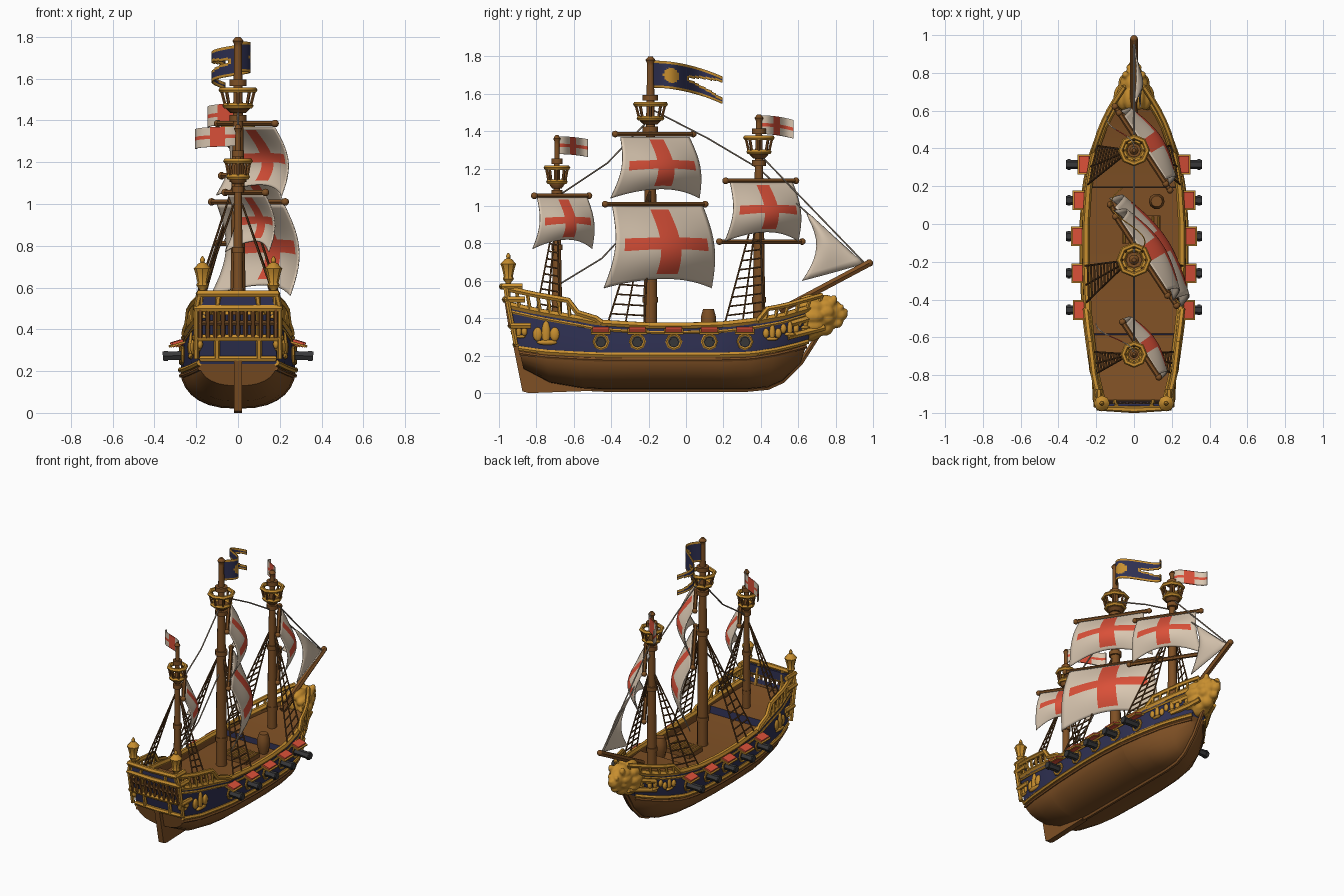
import bpy, bmesh, math
from mathutils import Vector, Matrix

cube = bpy.data.objects.get("Cube")
if cube:
    bpy.data.objects.remove(cube, do_unlink=True)


def material(name, colour):
    mat = bpy.data.materials.new(name)
    mat.use_nodes = True
    mat.diffuse_color = (*colour, 1)
    mat.node_tree.nodes["Principled BSDF"].inputs["Base Color"].default_value = (*colour, 1)
    return mat


wood = material("wood", (.21, .08, .018))
dark_wood = material("dark wood", (.14, .06, .018))
gold = material("gold", (.57, .27, .028))
navy = material("navy", (.028, .03, .085))
cream = material("sailcloth", (.69, .565, .435))
red = material("red", (.7, .08, .04))
iron = material("gunmetal", (.04, .04, .042))
rope = material("grey rope", (.38, .31, .24))


def finish(name, mesh, mats):
    for mat in mats:
        mesh.materials.append(mat)
    mesh.shade_smooth()
    mesh.set_sharp_from_angle(angle=.7)
    obj = bpy.data.objects.new(name, mesh)
    bpy.context.scene.collection.objects.link(obj)
    return obj


def from_bmesh(name, bm, *mats):
    mesh = bpy.data.meshes.new(name)
    bm.to_mesh(mesh)
    bm.free()
    return finish(name, mesh, mats)


def tubes(name, paths, radius, mat, closed=False):
    curve = bpy.data.curves.new(name, "CURVE")
    curve.dimensions = "3D"
    curve.bevel_depth, curve.bevel_resolution, curve.use_fill_caps = radius, 1, True
    for path in paths:
        spline = curve.splines.new("POLY")
        spline.points.add(len(path) - 1)
        spline.use_cyclic_u = closed
        for point, co in zip(spline.points, path):
            point.co = (*co, 1)
    temp = bpy.data.objects.new(name + " path", curve)
    mesh = bpy.data.meshes.new_from_object(temp)
    bpy.data.objects.remove(temp)
    mesh.materials.clear()
    return finish(name, mesh, [mat])


def lathe(name, profile, x, y, mat, sides=12):
    bm = bmesh.new()
    rings = [[bm.verts.new((x + r * math.cos(math.tau * i / sides), y + r * math.sin(math.tau * i / sides), z))
              for i in range(sides)] for r, z in profile]
    for low, high in zip(rings, rings[1:]):
        for i in range(sides):
            j = (i + 1) % sides
            bm.faces.new((low[i], low[j], high[j], high[i]))
    bm.faces.new(rings[0][::-1])
    bm.faces.new(rings[-1])
    return from_bmesh(name, bm, mat)


def blobs(name, items, mat):
    bm = bmesh.new()
    for loc, size in items:
        bmesh.ops.create_uvsphere(bm, u_segments=12, v_segments=8, radius=1,
                                  matrix=Matrix.Translation(loc) @ Matrix.Diagonal((*size, 1)))
    return from_bmesh(name, bm, mat)


def boxes(name, items, mat, tilt=0):
    bm = bmesh.new()
    for loc, size in items:
        turn = Matrix.Rotation(math.copysign(tilt, loc[0]), 4, "Y")
        bmesh.ops.create_cube(bm, size=1, matrix=Matrix.Translation(loc) @ turn @ Matrix.Diagonal((*size, 1)))
    return from_bmesh(name, bm, mat)


# Hull stations: y, half width, keel, wale, rail, deck
stations = [(-.885, .185, .13, .235, .47, .43), (-.75, .225, .055, .215, .435, .40), (-.57, .25, .025, .205, .40, .38),
            (-.569, .25, .025, .205, .40, .33), (-.45, .265, .02, .2, .375, .32), (-.2, .275, .02, .2, .36, .31),
            (0, .275, .02, .2, .36, .31), (.19, .262, .02, .2, .365, .31), (.191, .262, .02, .2, .365, .35),
            (.35, .232, .02, .205, .385, .36), (.47, .18, .03, .225, .41, .38), (.55, .125, .065, .245, .44, .40),
            (.625, .05, .16, .27, .47, .44)]
KEEL, WALE, RAIL = 2, 3, 4


def station(y):
    for a, b in zip(stations, stations[1:]):
        if y <= b[0]:
            t = max(0, (y - a[0]) / (b[0] - a[0]))
            return [p + (q - p) * t for p, q in zip(a, b)]
    return stations[-1]


def rake(y, z):
    slope = -.23 * (y / .9) ** 2 if y < 0 else .33 * (y / .62) ** 2
    return y + slope * (z - .2)


def on_side(y, z, side=1, out=0):
    s = station(y)
    u = (z - s[WALE]) / (s[RAIL] - s[WALE])
    return (side * (s[1] * (1 - .04 * u) + out), rake(y, z), z)


bm = bmesh.new()
rows = []
for y, w, keel, wale, rail, deck in stations:
    section = []
    for i in range(8):
        a = math.pi / 2 * i / 7
        section.append((w * math.sin(a) ** .8, keel + (wale - keel) * (1 - math.cos(a))))
    section += [(w * .98, (wale + rail) / 2), (w * .96, rail), (w * .96 - .025, rail), (w * .96 - .025, deck), (0, deck)]
    rows.append([bm.verts.new((x, rake(y, z), z)) for x, z in section])
for a, b in zip(rows, rows[1:]):
    for i in range(len(a) - 1):
        face = bm.faces.new((a[i], b[i], b[i + 1], a[i + 1]))
        step = i == 11 and abs(a[0].co.y - b[0].co.y) < .01
        face.material_index = 1 if i in (7, 8) or step else 0
for row in (rows[0], rows[-1]):
    middle = [bm.verts.new((0, v.co.y, v.co.z)) for v in row[:10]]
    for i in range(9):
        face = bm.faces.new((row[i], row[i + 1], middle[i + 1], middle[i]))
        face.material_index = int(i > 6)
bmesh.ops.remove_doubles(bm, verts=bm.verts, dist=.0001)
bmesh.ops.recalc_face_normals(bm, faces=bm.faces)
hull = from_bmesh("hull", bm, wood, navy)
hull.modifiers.new("Mirror", "MIRROR")

# Keel, stern fin with rudder, gold strakes and rails
tubes("keel", [[(0, rake(s[0], s[KEEL]), s[KEEL]) for s in stations] + [(0, .72, .33)]], .015, wood)
bm = bmesh.new()
outline = [(-.5, .012), (-.84, 0), (-.875, .01), (-.925, .26), (-.7, .26)]
plate = bm.faces.new([bm.verts.new((-.02, y, z)) for y, z in outline])
extruded = bmesh.ops.extrude_face_region(bm, geom=[plate])["geom"]
bmesh.ops.translate(bm, vec=(.04, 0, 0), verts=[v for v in extruded if isinstance(v, bmesh.types.BMVert)])
bmesh.ops.recalc_face_normals(bm, faces=bm.faces)
from_bmesh("rudder", bm, wood)

both = (-1, 1)
span = [-.885 + 1.51 * i / 30 for i in range(31)]
aft = [-.885 + .285 * i / 6 for i in range(7)]
fore = [.4 + .22 * i / 5 for i in range(6)]


def strake(ys, column, lift, side, out=0):
    return [on_side(y, station(y)[column] + lift, side, out) for y in ys]


tubes("wale", [strake(span, WALE, .005, s) for s in both], .014, gold)
tubes("lower_wale", [strake(span, WALE, -.022, s, -.004) for s in both], .011, wood)
tubes("upper_strake", [strake(span, RAIL, -.035, s) for s in both], .009, gold)
tubes("gunwale", [strake(span, RAIL, 0, s, -.01) for s in both], .02, gold)
tubes("aft_rail", [strake(aft, RAIL, .09, s) + [on_side(-.56, .43, s), on_side(-.47, .4, s), on_side(-.44, .375, s)]
                   for s in both], .017, gold)
tubes("fore_rail", [[on_side(.36, .385, s)] + strake(fore, RAIL, .055, s) for s in both], .015, gold)
posts = [[on_side(y, station(y)[RAIL] + h, s) for h in (0, top)]
         for s in both for ys, top in ((aft, .09), (fore, .055)) for y in ys]
tubes("rail_posts", posts, .01, gold)

# Stern gallery
for name, z, half, r in (("counter", .26, .175, .015), ("sill", .36, .205, .018), ("lintel", .5, .2, .018), ("taffrail", .57, .185, .018)):
    back = rake(-.885, z) - .008
    tubes("stern_" + name, [[(-half, back + .1, z), (-half, back, z), (0, back - .008, z), (half, back, z), (half, back + .1, z)]], r, gold)
tubes("stern_balusters", [[(x * .036, -.94, .36), (x * .036, -.963, .5)] for x in range(-5, 6)], .011, wood)
tubes("stern_window_bars", [[(-.19, -.945, .43), (.19, -.945, .43)]], .014, dark_wood)
tubes("stern_columns", [[(x, -.91, .26), (x, -.955, .5), (x * .92, -.965, .57)] for x in (-.2, -.1, .1, .2)], .014, gold)
boxes("stern_panel", [((0, -.957, .53), (.36, .015, .06))], navy)
lantern = [(.012, .5), (.014, .59), (.03, .61), (.024, .625), (.036, .675), (.042, .69), (.02, .715), (.01, .72), (.012, .735), (.003, .75)]
for s in both:
    lathe("stern_lantern", lantern, s * .17, -.95, gold, 8)

# Gilded carvings on the sides
carvings = []
for s in both:
    for y, z, k in ((-.73, .3, 1.45), (-.865, .32, .9), (.44, .31, 1), (.52, .335, 1), (.585, .37, .9)):
        for dy, dz, sy, sz in ((0, .015, .016, .045), (-.03, .01, .018, .026), (.03, .01, .018, .026), (0, -.02, .04, .01)):
            carvings.append((on_side(y + dy * k, z + dz * k, s), (.014, sy * k, sz * k)))
blobs("side_carvings", carvings, gold)

# Guns with ports and framed lids
gun_ys = [.315, .125, -.065, -.26, -.455]
guns = [(s, y, abs(on_side(y, .275)[0])) for s in both for y in gun_ys]
tubes("cannon_barrels", [[(s * .2, y, .277), (s * .36, y, .272)] for s, y, x in guns], .024, iron)
tubes("cannon_muzzles", [[(s * .335, y, .272), (s * .353, y, .272)] for s, y, x in guns], .028, iron)
tubes("port_holes", [[(s * (x - .01), y, .275), (s * (x + .006), y, .275)] for s, y, x in guns], .037, iron)
tubes("gun_ports", [[(s * (x + .004), y + .039 * math.cos(i * math.pi / 4), .275 + .039 * math.sin(i * math.pi / 4))
                     for i in range(8)] for s, y, x in guns], .008, gold, True)
boxes("lid_frames", [((s * (x + .026), y, .329), (.075, .104, .01)) for s, y, x in guns], gold, .3)
boxes("port_lids", [((s * (x + .027), y, .333), (.055, .088, .024)) for s, y, x in guns], red, .3)

# Lion figurehead, fused into one carving, and bowsprit
lion = [((0, .69, .42), (.09, .085, .1)), ((0, .775, .44), (.054, .065, .064)), ((0, .825, .42), (.038, .04, .036)),
        ((0, .805, .375), (.03, .036, .028)), ((0, .85, .437), (.02, .018, .016)), ((0, .66, .33), (.06, .07, .055)),
        ((0, .74, .35), (.05, .05, .045))]
for i in range(10):
    a = math.tau * i / 10
    c, d = math.cos(a), math.sin(a)
    lion += [((.05 * c, .745, .435 + .06 * d), (.034, .05, .034)), ((.072 * c, .67, .41 + .085 * d), (.038, .07, .038))]
for s in both:
    lion += [((s * .045, .79, .5), (.02, .02, .026)), ((s * .026, .83, .46), (.016, .016, .016)),
             ((s * .07, .62, .34), (.028, .07, .034))]
head = blobs("lion_figurehead", lion, gold)
fuse = head.modifiers.new("Fuse", "REMESH")
fuse.mode, fuse.voxel_size, fuse.use_smooth_shade = "VOXEL", .008, True
head.modifiers.new("Soften", "SMOOTH").iterations = 3
tubes("beakhead_rails", [[on_side(.52, z, s), (s * .085, .66, z + .03), (s * .06, .74, z + .05)]
                         for s in both for z in (.3, .37)], .018, gold)
tubes("bowsprit", [[(0, .5, .44), (0, .98, .695)]], .021, wood)
blobs("bowsprit_cap", [((0, .98, .695), (.02, .02, .02))], wood)

# Masts with crow's nests
masts = {"main": (-.19, .036, 1.8, 1.45), "fore": (.39, .032, 1.49, 1.27), "mizzen": (-.69, .026, 1.38, 1.11)}
for name, (y, r, top, nest) in masts.items():
    lathe(name + "_mast", [(r, .3), (r, .55), (r * .85, nest - .35), (r * .65, nest), (r * .5, top - .05),
                           (r * .5, top - .035), (r * .75, top - .02), (r * .3, top)], 0, y, wood)
    for z in (.5, nest - .33, nest - .04, nest + .13):
        lathe(name + "_mast_band", [(r * 1.15, z - .015), (r * 1.15, z + .015)], 0, y, wood)
    size = r * 2.1
    ring = [(math.cos(i * math.pi / 4), math.sin(i * math.pi / 4)) for i in range(8)]
    lathe(name + "_nest_floor", [(r, nest - .015), (size * .75, nest + .005), (size * .75, nest + .02)], 0, y, wood, 8)
    tubes(name + "_nest_rings", [[(c * k * size, y + d * k * size, nest + h) for c, d in ring]
                                 for k, h in ((.8, .02), (1.05, .095))], .014, gold, True)
    tubes(name + "_nest_posts", [[(c * k * size, y + d * k * size, nest + h) for k, h in ((.8, .02), (1.05, .095))]
                                 for c, d in ring], .008, wood)

# Square sails and yards, braced round
along, ahead = Vector((.55, -.835, 0)), Vector((.835, .55, 0))


def sail(name, x, y, top, bottom, half_top, half_bottom, belly, n=25):
    bm = bmesh.new()
    grid = []
    for j in range(n + 1):
        v = j / n
        for i in range(n + 1):
            u = 2 * i / n - 1
            depth = belly * (.55 * math.sin(math.pi * v) + .6 * math.sin(math.pi * v * .6) * math.cos(u * math.pi / 2))
            co = Vector((x, y, top + (bottom - top) * v + .05 * (1 - u * u) * v * v))
            grid.append(bm.verts.new(co + along * u * (half_top + (half_bottom - half_top) * v) + ahead * depth))
    for j in range(n):
        for i in range(n):
            k = j * (n + 1) + i
            face = bm.faces.new((grid[k], grid[k + 1], grid[k + n + 2], grid[k + n + 1]))
            upright = abs(i - 12) < 3 and 0 < j < 23
            face.material_index = int(upright or (abs(j - 11.5) < 2 and 1 < i < 23))
    from_bmesh(name, bm, cream, red).modifiers.new("Solidify", "SOLIDIFY").thickness = .006


def yard(name, x, y, z, half):
    c = Vector((x, y, z))
    tubes(name, [[c - along * half, c + along * half]], .014, wood)
    blobs(name + "_ends", [(c + along * half * s, (.018, .018, .018)) for s in both], wood)


sail("main_course", .062, -.15, 1.0, .56, .29, .345, .125)
sail("main_topsail", .055, -.165, 1.37, 1.04, .22, .285, .105)
sail("fore_topsail", .06, .405, 1.125, .81, .2, .235, .095)
sail("mizzen_sail", .045, -.66, 1.045, .77, .16, .19, .08)
yard("main_yard", .05, -.165, 1.01, .32)
yard("main_top_yard", .04, -.17, 1.385, .25)
yard("fore_top_yard", .045, .4, 1.135, .225)
yard("fore_yard", .045, .4, .81, .265)
yard("mizzen_yard", .035, -.665, 1.055, .175)

# Triangular headsail
bm = bmesh.new()
peak, clew, tack = Vector((0, .64, .97)), Vector((.03, .62, .6)), Vector((0, .95, .69))
web = []
for j in range(11):
    for i in range(11):
        v, u = j / 10, i / 10
        bend = math.sin(math.pi * v) * math.sin(math.pi * (u * .8 + .1))
        web.append(bm.verts.new(peak.lerp(clew.lerp(tack, u), v) + Vector((.035 * bend, .07 * math.sin(math.pi * v) * (1 - u), 0))))
for j in range(10):
    for i in range(10):
        k = j * 11 + i
        bm.faces.new((web[k], web[k + 1], web[k + 12], web[k + 11]))
bmesh.ops.remove_doubles(bm, verts=bm.verts, dist=.0001)
from_bmesh("headsail", bm, cream).modifiers.new("Solidify", "SOLIDIFY").thickness = .006


# Flags: u runs from mast to fly, v from -1 to 1 across the height
def flag(name, y, z, dx, dy, height, wave, droop, rule, mats, gap=lambda u, v: False, n=34, m=22):
    bm = bmesh.new()
    grid = [[bm.verts.new((dx * i / n + wave * math.sin(math.tau * i / n), y + dy * i / n,
                           z + height * (j / m - .5) - droop * (i / n) ** 2)) for j in range(m + 1)]
            for i in range(n + 1)]
    for i in range(n):
        for j in range(m):
            u, v = (i + .5) / n, (j + .5) * 2 / m - 1
            if not gap(u, v):
                face = bm.faces.new((grid[i][j], grid[i + 1][j], grid[i + 1][j + 1], grid[i][j + 1]))
                face.material_index = int(rule(u, v))
    from_bmesh(name, bm, *mats).modifiers.new("Solidify", "SOLIDIFY").thickness = .006


def cross(u, v):
    return abs(v) < .2 or abs(u - .48) < .1


def gilded(u, v):
    emblem = ((u - .27) / .11) ** 2 + (v / .55) ** 2 < 1
    return emblem or abs(v) > .86 or (u > .5 and abs(v) < .18 + (u - .5) * 1.2)


def swallowtail(u, v):
    return u > .5 and abs(v) < (u - .5) * 1.2


flag("main_flag", -.18, 1.705, -.06, .37, .145, .075, .085, gilded, (navy, gold), swallowtail)
flag("fore_flag", .4, 1.435, -.14, .175, .1, .025, .025, cross, (cream, red))
flag("mizzen_flag", -.68, 1.325, -.2, .155, .095, .025, .015, cross, (cream, red))

# Shrouds, ratlines and stays
for name, y, top, offsets in (("main", -.19, 1.1, (-.22, -.13, -.03)), ("fore", .39, 1.05, (-.19, -.1, 0)), ("mizzen", -.69, 1.0, (-.07, -.02, .04))):
    lines = []
    for s in both:
        feet = [Vector(on_side(y + d, station(y + d)[RAIL], s)) for d in offsets]
        head = Vector((s * .02, y, top))
        lines += [[foot, head] for foot in feet]
        lines += [[foot.lerp(head, i / 14) for foot in feet] for i in range(1, 12)]
    tubes(name + "_shrouds", lines, .005, dark_wood)
tubes("stays", [[(0, -.19, 1.47), (0, -.42, 1.23), (0, -.69, 1.05)], [(0, -.19, 1.52), (0, .12, 1.36), (0, .39, 1.2)],
                [(0, .39, 1.28), (0, .95, .7)], [(0, .39, 1.2), (0, .64, .97), (0, .95, .69)],
                [(0, -.19, 1.0), (0, -.45, .72), (0, -.68, .58)]], .005, rope)

# Deck fittings
boxes("hatch", [((.04, -.03, .325), (.2, .15, .03))], wood)
tubes("hatch_grate", [[(.04 + x * .03, -.1, .343), (.04 + x * .03, .04, .343)] for x in range(-3, 4)], .006, gold)
lathe("barrel", [(.03, .31), (.042, .36), (.042, .41), (.03, .45)], .12, .12, wood, 10)
